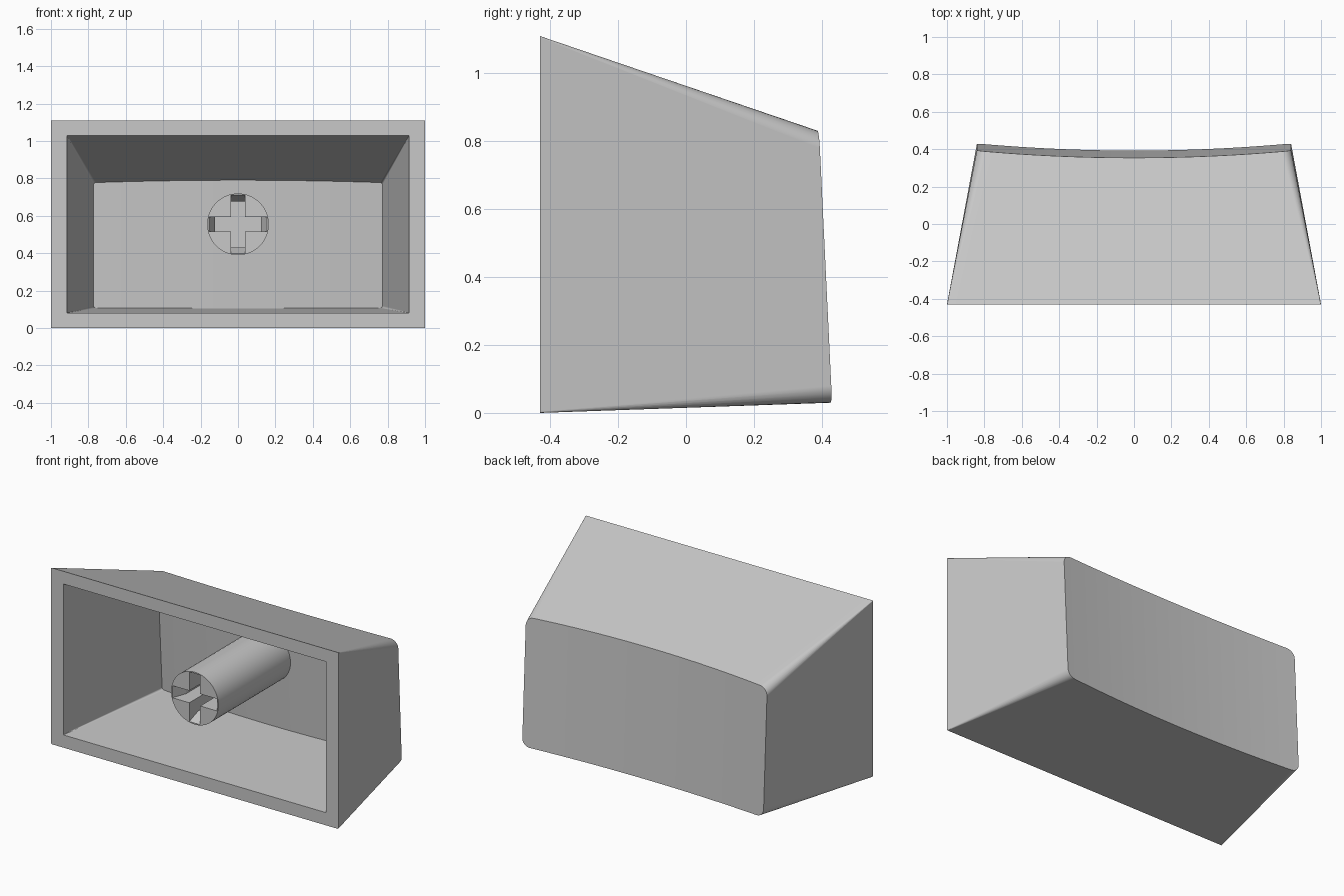
import bpy
import bmesh
import math

cube = bpy.data.objects.get("Cube")
if cube:
    bpy.data.objects.remove(cube, do_unlink=True)

FRONT = -0.43
STEM_Z = 0.555

grey = bpy.data.materials.new("light grey plastic")
grey.use_nodes = True
colour = (0.58, 0.58, 0.58, 1)
grey.diffuse_color = colour
grey.node_tree.nodes["Principled BSDF"].inputs["Base Color"].default_value = colour


def make_object(name, bm):
    bmesh.ops.recalc_face_normals(bm, faces=bm.faces)
    mesh = bpy.data.meshes.new(name)
    bm.to_mesh(mesh)
    bm.free()
    mesh.materials.append(grey)
    obj = bpy.data.objects.new(name, mesh)
    bpy.context.collection.objects.link(obj)
    return obj


def activate(obj):
    bpy.ops.object.select_all(action="DESELECT")
    obj.select_set(True)
    bpy.context.view_layer.objects.active = obj


def columns(half, radius, arc=6, straight=24):
    """Left-to-right (x, corner inset) pairs across a rounded rectangle."""
    left = []
    for i in range(arc + 1):
        a = math.pi / 2 * i / arc
        left.append((-half + radius * (1 - math.cos(a)), radius * (1 - math.sin(a))))
    flat = half - radius
    middle = [(-flat + 2 * flat * i / straight, 0) for i in range(1, straight)]
    return left + middle + [(-x, inset) for x, inset in reversed(left)]


def tapered_box(bm, half_front, half_back, bottom, top, back_y, r_back):
    """Open-fronted tapered box with a dished, slightly leaning back; returns its front ring."""
    def at_back(x, nominal_z):
        return back_y - 0.05 * nominal_z - 0.038 * (1 - (x / half_back) ** 2)

    front_hi, front_lo, back_hi, back_lo = [], [], [], []
    for x, inset in columns(half_front, 0.004):
        front_hi.append(bm.verts.new((x, FRONT, top - inset)))
        front_lo.append(bm.verts.new((x, FRONT, bottom + inset)))
    for x, inset in columns(half_back, r_back):
        y = at_back(x, 0.8 - inset)
        back_hi.append(bm.verts.new((x, y, top - 0.341 * (y - FRONT) - inset)))
        y = at_back(x, 0.03 + inset)
        back_lo.append(bm.verts.new((x, y, bottom + 0.035 * (y - FRONT) + inset)))
    for i in range(len(back_hi) - 1):
        bm.faces.new((back_hi[i], back_hi[i + 1], back_lo[i + 1], back_lo[i]))
    front = front_hi + front_lo[::-1]
    back = back_hi + back_lo[::-1]
    bridge(bm, front, back)
    return front


def bridge(bm, a, b):
    for i in range(len(a)):
        j = (i + 1) % len(a)
        bm.faces.new((a[i], a[j], b[j], b[i]))


# Hollow cap: outer skin, inner skin and the flat rim joining them
bm = bmesh.new()
outer = tapered_box(bm, 1.0, 0.84, 0.0, 1.11, 0.432, 0.05)
inner = tapered_box(bm, 0.915, 0.772, 0.08, 1.03, 0.35, 0.012)
bridge(bm, outer, inner)
cap = make_object("cap_shell", bm)
activate(cap)
bpy.ops.object.shade_smooth_by_angle(angle=math.radians(30))
weighted = cap.modifiers.new("even_shading", "WEIGHTED_NORMAL")
weighted.keep_sharp = True

# Round stem reaching from the back wall to the opening
bm = bmesh.new()
rings = []
for y in (FRONT, 0.32):
    rings.append([bm.verts.new((0.165 * math.cos(a), y, STEM_Z + 0.165 * math.sin(a)))
                  for a in (math.tau * i / 40 for i in range(40))])
    bm.faces.new(rings[-1])
bridge(bm, *rings)
stem = make_object("stem", bm)


def slot_cutter(name, upright):
    """Slot whose ends narrow just inside the mouth."""
    bm = bmesh.new()
    rings = []
    for y, reach in ((-0.45, 0.158), (FRONT, 0.156), (-0.34, 0.123), (-0.13, 0.123)):
        w, h = (0.038, reach) if upright else (reach, 0.038)
        rings.append([bm.verts.new((sx * w, y, STEM_Z + sz * h))
                      for sx, sz in ((-1, -1), (1, -1), (1, 1), (-1, 1))])
    for a, b in zip(rings, rings[1:]):
        bridge(bm, a, b)
    bm.faces.new(rings[0])
    bm.faces.new(rings[-1])
    cutter = make_object(name, bm)
    cutter.hide_render = True
    return cutter


# Cross-shaped socket in the stem
activate(stem)
for name, upright in (("upright_slot", True), ("level_slot", False)):
    cutter = slot_cutter(name, upright)
    cut = stem.modifiers.new(name, "BOOLEAN")
    cut.object = cutter
    cut.operation = "DIFFERENCE"
    cut.solver = "EXACT"
    activate(stem)
    bpy.ops.object.modifier_apply(modifier=name)
    bpy.data.objects.remove(cutter, do_unlink=True)
bpy.ops.object.shade_smooth_by_angle(angle=math.radians(20))
